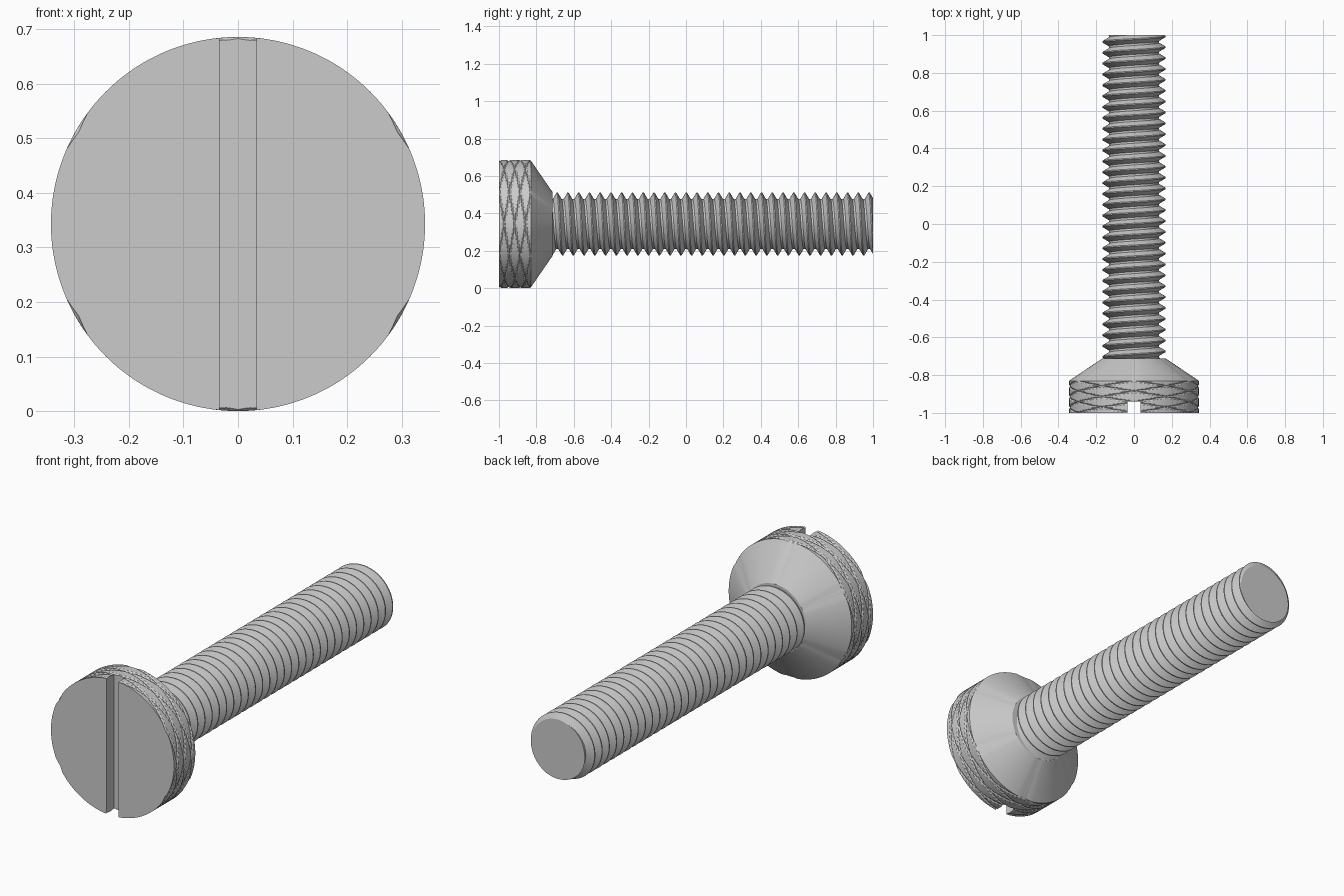
import bpy
import bmesh
from math import sin, cos, pi, tau
from mathutils import Vector

cube = bpy.data.objects.get("Cube")
if cube:
    bpy.data.objects.remove(cube, do_unlink=True)

AXIS_Z = 0.343
HEAD_R = 0.343
PITCH = 0.0575

steel = bpy.data.materials.new("grey steel")
steel.use_nodes = True
grey = (0.6, 0.6, 0.6, 1)
steel.diffuse_color = grey
steel.node_tree.nodes["Principled BSDF"].inputs["Base Color"].default_value = grey


def around(r, t, y):
    """Point at radius r and angle t about the screw's axis."""
    return Vector((r * sin(t), y, AXIS_Z + r * cos(t)))


def finish(bm, name):
    bmesh.ops.recalc_face_normals(bm, faces=bm.faces[:])
    mesh = bpy.data.meshes.new(name)
    bm.to_mesh(mesh)
    bm.free()
    mesh.materials.append(steel)
    obj = bpy.data.objects.new(name, mesh)
    bpy.context.collection.objects.link(obj)
    return obj


def select_only(obj):
    bpy.ops.object.select_all(action='DESELECT')
    obj.select_set(True)
    bpy.context.view_layer.objects.active = obj


# Knurl: six crossing helical grooves of each hand
def knurl_depth(t, y):
    depth = 0
    for hand in (-1, 1):
        phase = (y + 1) / 0.057 + hand * t * 6 / tau
        distance = abs(phase - round(phase)) * 0.057
        depth = max(depth, 0.006 * (1 - distance / 0.006))
    return depth


# Head: knurled rim, then a cone down to the shaft
def make_head():
    bm = bmesh.new()
    sides, steps = 360, 48
    rings = []
    for i in range(steps + 1):
        y = -1 + 0.17 * i / steps
        rings.append([bm.verts.new(around(HEAD_R - knurl_depth(tau * j / sides, y),
                                          tau * j / sides, y)) for j in range(sides)])
    rings.append([bm.verts.new(around(0.17, tau * j / sides, -0.713)) for j in range(sides)])
    for a, b in zip(rings, rings[1:]):
        for j in range(sides):
            k = (j + 1) % sides
            bm.faces.new((a[j], a[k], b[k], b[j]))
    bm.faces.new(rings[0])
    bm.faces.new(rings[-1])
    return finish(bm, "head")


# Shaft: helical sweep of the thread profile, trimmed flat at both ends
def make_shaft():
    root, crest = 0.133, 0.168
    profile = [(0, root), (0.18, root), (0.54, crest), (0.64, crest)]
    sides, count, turns = 64, len(profile), 36
    start, end = -0.78, 1
    bm = bmesh.new()
    rows = []
    for turn in range(turns):
        for along, r in profile:
            rows.append([bm.verts.new(around(r, tau * j / sides,
                         start + PITCH * (turn - 2 + along + j / sides)))
                         for j in range(sides)])
    for i in range(len(rows) - 1):
        for j in range(sides):
            if j + 1 < sides:
                c, d = rows[i + 1][j + 1], rows[i][j + 1]
            elif i + 1 + count < len(rows):
                c, d = rows[i + 1 + count][0], rows[i + count][0]
            else:
                continue
            bm.faces.new((rows[i][j], rows[i + 1][j], c, d))
    for y, direction in ((start, -1), (end, 1)):
        cut = bmesh.ops.bisect_plane(bm, geom=bm.verts[:] + bm.edges[:] + bm.faces[:],
                                     plane_co=(0, y, 0), plane_no=(0, direction, 0),
                                     clear_outer=True)
        rim = [g for g in cut["geom_cut"] if isinstance(g, bmesh.types.BMEdge)]
        bmesh.ops.edgeloop_fill(bm, edges=rim)
    return finish(bm, "threaded_shaft")


head = make_head()
shaft = make_shaft()

# Driver slot cut straight across the front of the head
bm = bmesh.new()
bmesh.ops.create_cube(bm, size=1)
bmesh.ops.scale(bm, vec=(0.068, 0.12, 1), verts=bm.verts)
bmesh.ops.translate(bm, vec=(0, -1, AXIS_Z), verts=bm.verts)
cutter = finish(bm, "slot_cutter")
cutter.hide_render = True
slot = head.modifiers.new("slot", 'BOOLEAN')
slot.operation = 'DIFFERENCE'
slot.solver = 'EXACT'
slot.object = cutter
select_only(head)
bpy.ops.object.modifier_apply(modifier=slot.name)
bpy.data.objects.remove(cutter, do_unlink=True)

for part in (head, shaft):
    select_only(part)
    bpy.ops.object.shade_smooth_by_angle(angle=pi / 9)
